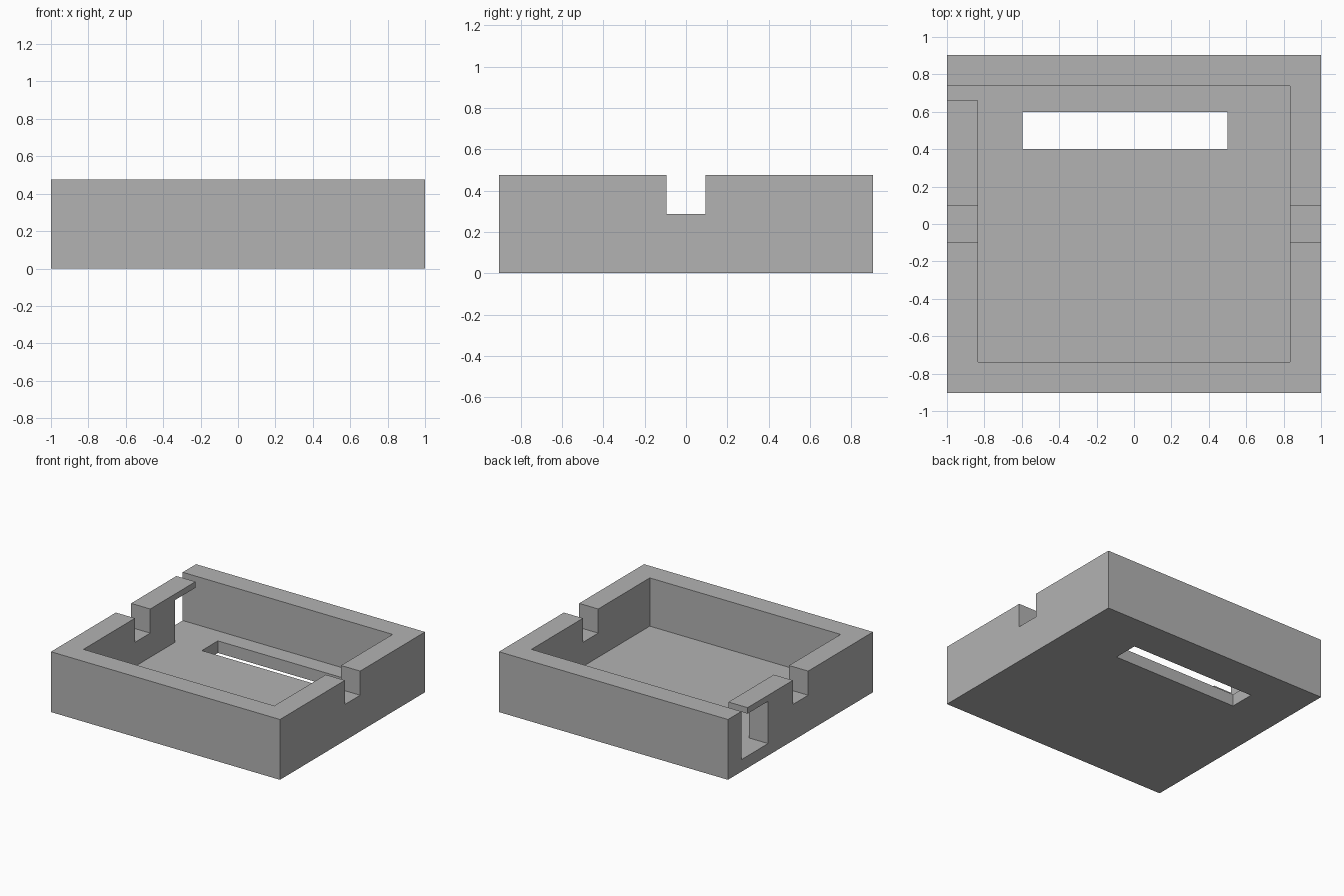
import bpy
import bmesh

if "Cube" in bpy.data.objects:
    bpy.data.objects.remove(bpy.data.objects["Cube"], do_unlink=True)

U = 2 / 21                      # design unit: the tray is 21 x 19 x 5 units
W, D, H = 1.0, 9.5 * U, 5 * U   # half width, half depth, height
IN_X, IN_Y = 8.75 * U, 7.75 * U  # inner half sizes
FLOOR = U

grey = bpy.data.materials.new("plain_grey")
grey.use_nodes = True
colour = (0.45, 0.45, 0.45, 1)
grey.diffuse_color = colour
grey.node_tree.nodes["Principled BSDF"].inputs["Base Color"].default_value = colour


def box(name, x, y, z):
    """Box object spanning the given (low, high) ranges."""
    bm = bmesh.new()
    bmesh.ops.create_cube(bm, size=1)
    for v in bm.verts:
        v.co = [r[1] if c > 0 else r[0] for c, r in zip(v.co, (x, y, z))]
    mesh = bpy.data.meshes.new(name)
    bm.to_mesh(mesh)
    bm.free()
    mesh.materials.append(grey)
    ob = bpy.data.objects.new(name, mesh)
    bpy.context.scene.collection.objects.link(ob)
    return ob


# Solid block for the tray
tray = box("tray", (-W, W), (-D, D), (0, H))

# Openings to remove from it
above, beyond = H + 0.2, W + 0.2
cutters = [
    box("cavity", (-IN_X, IN_X), (-IN_Y, IN_Y), (FLOOR, above)),
    box("side_notches", (-beyond, beyond), (-U, U), (3 * U, above)),
    box("floor_slot", (-0.596, 0.5), (0.4, 0.6), (-0.2, 0.2)),
    box("side_port", (-beyond, -0.7), (4.25 * U, IN_Y), (FLOOR, 4.5 * U)),
    box("port_gap", (-beyond, -0.7), (0.66, IN_Y), (0.3, above)),
]
for cutter in cutters:
    cutter.hide_render = True
    mod = tray.modifiers.new(cutter.name, "BOOLEAN")
    mod.operation = "DIFFERENCE"
    mod.solver = "EXACT"
    mod.object = cutter

# Bake the cuts and drop the helpers
bpy.context.view_layer.update()
graph = bpy.context.evaluated_depsgraph_get()
result = bpy.data.meshes.new_from_object(tray.evaluated_get(graph))
tray.modifiers.clear()
tray.data = result
result.name = "tray"
for cutter in cutters:
    bpy.data.objects.remove(cutter, do_unlink=True)

# Single material, flat faces
result.materials.clear()
result.materials.append(grey)
for face in result.polygons:
    face.material_index = 0
    face.use_smooth = False
